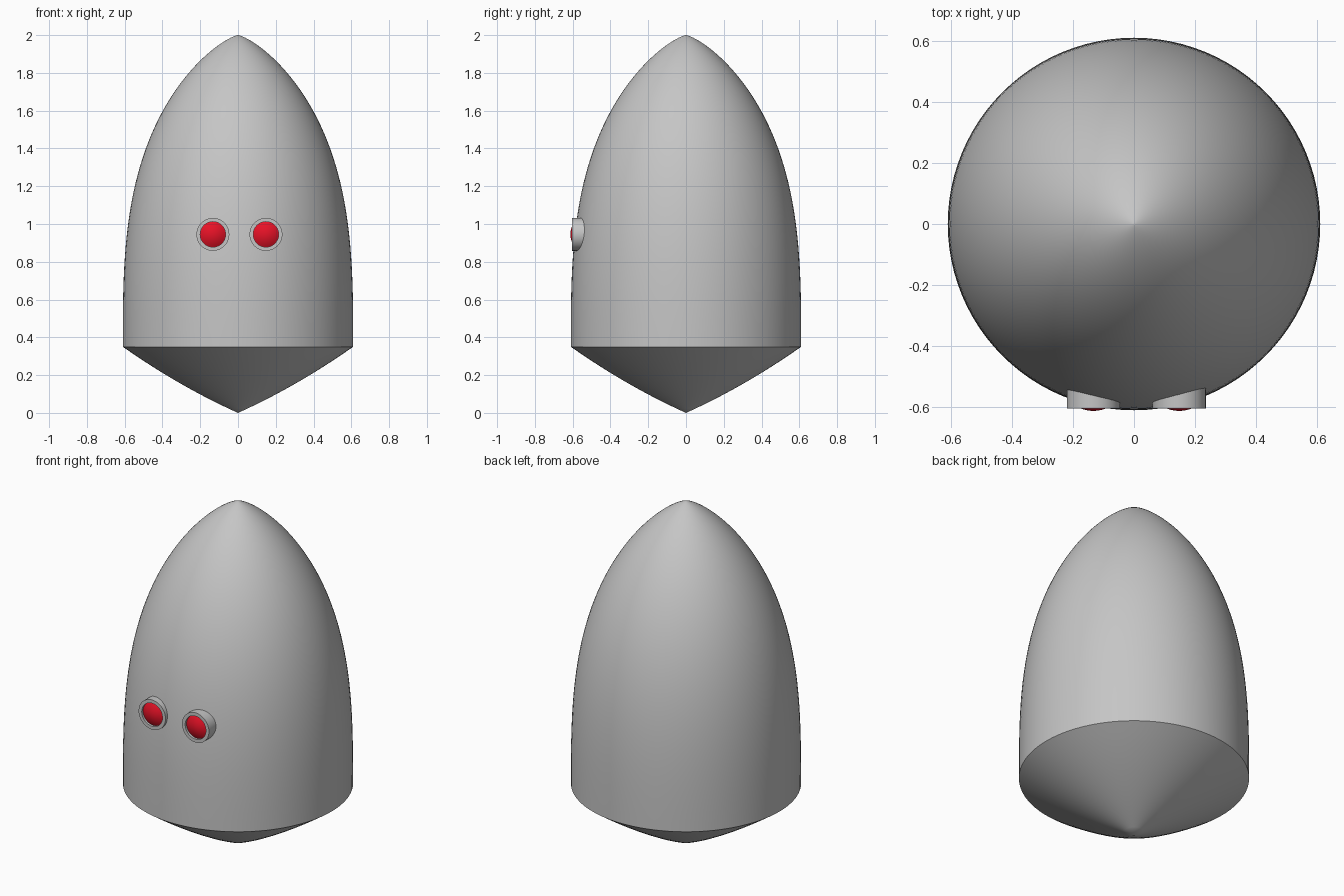
import bpy
import bmesh
import math
from mathutils import Matrix

cube = bpy.data.objects.get("Cube")
if cube:
    bpy.data.objects.remove(cube, do_unlink=True)


def material(name, color):
    mat = bpy.data.materials.new(name)
    mat.use_nodes = True
    mat.diffuse_color = color
    mat.node_tree.nodes["Principled BSDF"].inputs["Base Color"].default_value = color
    return mat


def lathe(name, profile, mat, closed=False, segments=96, matrix=Matrix()):
    """Revolve (radius, height) points around z, then place the result."""
    bm = bmesh.new()
    verts = [bm.verts.new((r, 0, h)) for r, h in profile]
    pairs = list(zip(verts, verts[1:]))
    if closed:
        pairs.append((verts[-1], verts[0]))
    edges = [bm.edges.new(p) for p in pairs]
    bmesh.ops.spin(bm, geom=verts + edges, cent=(0, 0, 0), axis=(0, 0, 1),
                   angle=math.tau, steps=segments, use_duplicate=False)
    bmesh.ops.remove_doubles(bm, verts=bm.verts, dist=0.0001)
    bmesh.ops.recalc_face_normals(bm, faces=bm.faces)
    bm.transform(matrix)
    mesh = bpy.data.meshes.new(name)
    bm.to_mesh(mesh)
    bm.free()
    mesh.materials.append(mat)
    obj = bpy.data.objects.new(name, mesh)
    bpy.context.collection.objects.link(obj)
    bpy.ops.object.select_all(action="DESELECT")
    obj.select_set(True)
    bpy.context.view_layer.objects.active = obj
    bpy.ops.object.shade_smooth_by_angle(angle=math.radians(35))
    return obj


grey = material("grey shell", (0.56, 0.56, 0.56, 1))
red = material("red lens", (0.8, 0.006, 0.02, 1))

RADIUS, RIM, TOP = 0.61, 0.35, 2.0

# Body: bulging cone below the rim, pointed dome above it
steps = 48
profile = []
for i in range(13):
    s = i / 12
    profile.append((RADIUS * s, RIM * (0.78 * s + 0.22 * s * s)))
for i in range(1, steps + 1):
    t = math.sin(i / steps * math.pi / 2)
    profile.append((RADIUS * max(0, 1 - t ** 3) ** 0.75, RIM + (TOP - RIM) * t))
profile[-1] = (0, TOP)
lathe("body", profile, grey)

# Eyes: a short tube sunk into the body, with a domed lens inside
OUTER, INNER = 0.087, 0.067
FRONT, BACK = 0.604, 0.5
LENS_EDGE, LENS_TIP = 0.591, 0.612
for side, x in (("right", -0.133), ("left", 0.148)):
    place = Matrix.Translation((x, 0, 0.945)) @ Matrix.Rotation(math.pi / 2, 4, "X")
    lathe(side + "_eye_ring",
          [(OUTER, BACK), (OUTER, FRONT), (INNER, FRONT), (INNER, BACK)],
          grey, closed=True, segments=48, matrix=place)
    dome = [(INNER, BACK)]
    for i in range(9):
        s = 1 - i / 8
        dome.append((INNER * s, LENS_TIP - (LENS_TIP - LENS_EDGE) * s * s))
    lathe(side + "_eye_lens", dome, red, segments=48, matrix=place)
